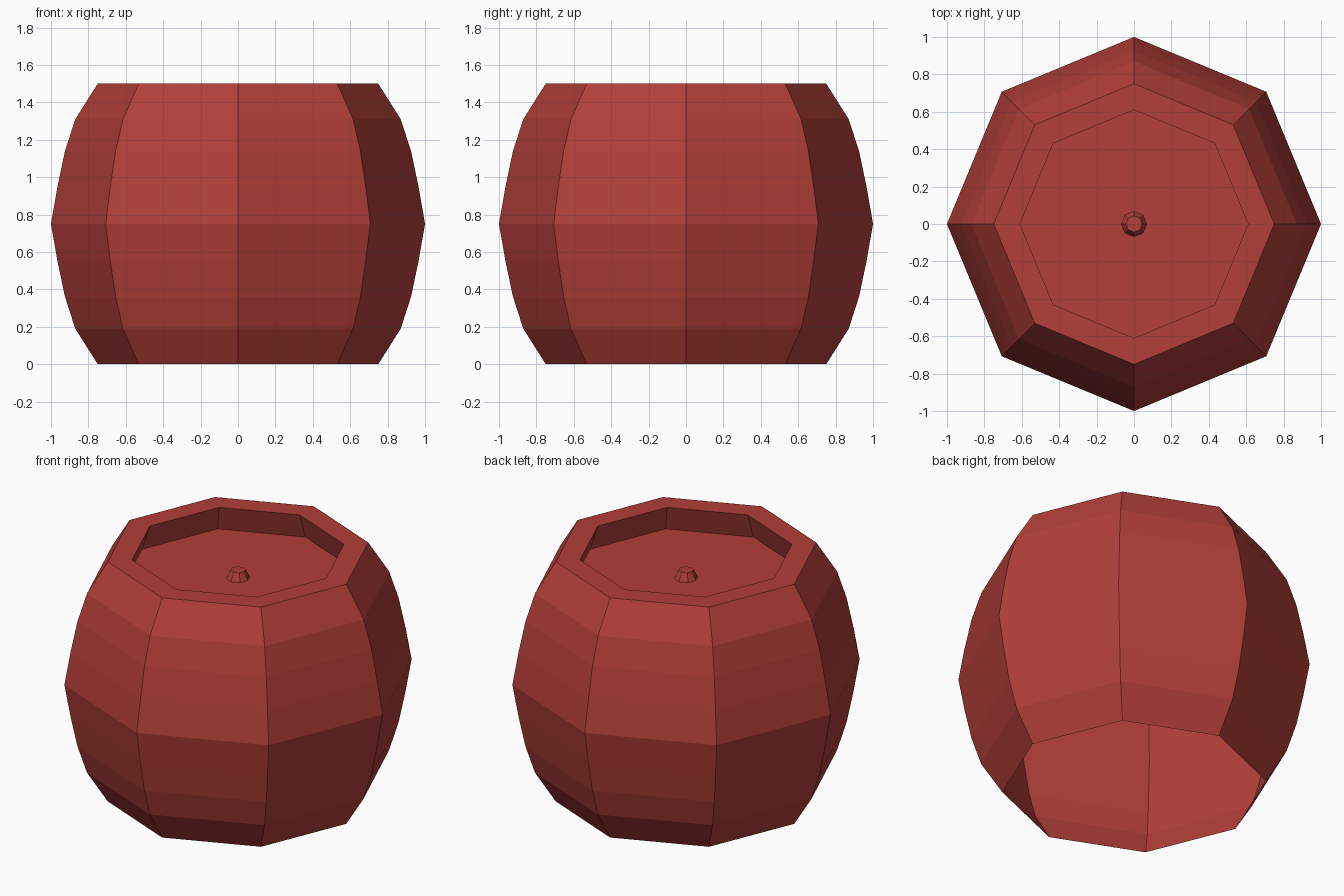
import bpy, bmesh, math

cube = bpy.data.objects.get("Cube")
if cube:
    bpy.data.objects.remove(cube, do_unlink=True)

SIDES = 8

red = bpy.data.materials.new("barn red")
red.use_nodes = True
colour = (0.45, 0.05, 0.041, 1)
red.diffuse_color = colour
red.node_tree.nodes["Principled BSDF"].inputs["Base Color"].default_value = colour


def lathe(name, profile, cap_end=True):
    """Spin a (radius, height) profile into flat-faced octagonal rings."""
    bm = bmesh.new()
    rings = []
    for r, z in profile:
        angles = [math.tau * i / SIDES for i in range(SIDES)]
        rings.append([bm.verts.new((r * math.cos(a), r * math.sin(a), z)) for a in angles])
    for low, high in zip(rings, rings[1:]):
        for i in range(SIDES):
            j = (i + 1) % SIDES
            bm.faces.new((low[i], low[j], high[j], high[i]))
    if cap_end:
        bm.faces.new(rings[-1])
    mesh = bpy.data.meshes.new(name)
    bm.to_mesh(mesh)
    bm.free()
    mesh.materials.append(red)
    obj = bpy.data.objects.new(name, mesh)
    bpy.context.collection.objects.link(obj)
    return obj


# Bulging wall, open underneath, mirrored about the widest ring
MID, FLOOR = 0.75, 1.34
lower = [(0.75, 0), (0.87, 0.19), (0.925, 0.36), (0.965, 0.55)]
upper = [(r, 2 * MID - z) for r, z in reversed(lower)]
lathe("barrel_wall", lower + [(1, MID)] + upper, cap_end=False)

# Flat rim, undercut inner wall and sunken lid
lathe("rim_and_lid", [(0.75, 1.5), (0.61, 1.5), (0.665, FLOOR)])

# Small tapered knob in the middle of the lid
lathe("lid_knob", [(0.068, FLOOR), (0.044, FLOOR + 0.05)])
